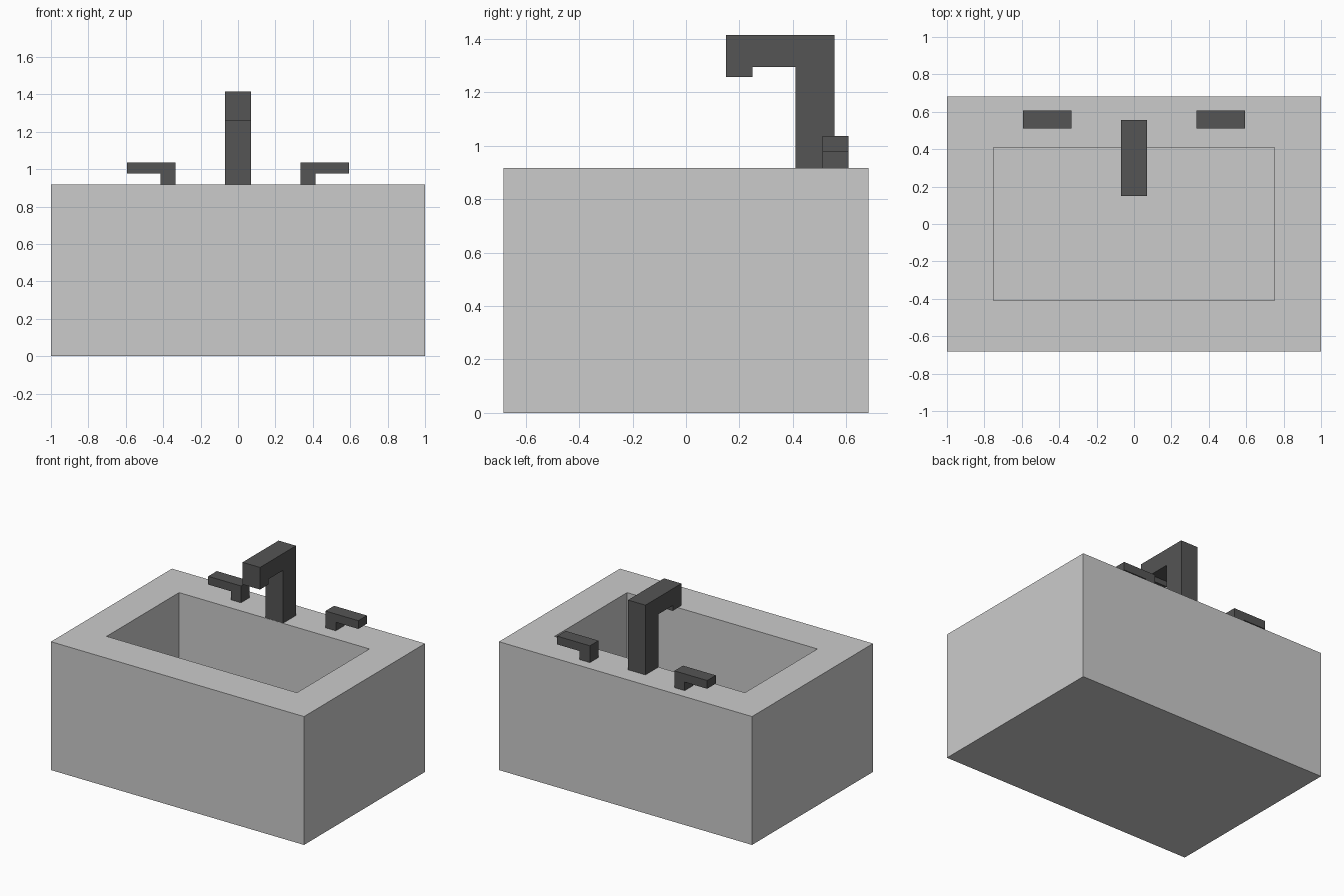
import bpy
import bmesh
from mathutils import Vector

if "Cube" in bpy.data.objects:
    bpy.data.objects.remove(bpy.data.objects["Cube"])

TOP = 0.917

dark = bpy.data.materials.new("dark_metal")
dark.diffuse_color = (0.09, 0.09, 0.09, 1)
dark.use_nodes = True
dark.node_tree.nodes["Principled BSDF"].inputs["Base Color"].default_value = dark.diffuse_color


def add_object(name, bm, material=None):
    bmesh.ops.recalc_face_normals(bm, faces=bm.faces)
    mesh = bpy.data.meshes.new(name)
    bm.to_mesh(mesh)
    bm.free()
    obj = bpy.data.objects.new(name, mesh)
    bpy.context.collection.objects.link(obj)
    if material:
        mesh.materials.append(material)
    return obj


def extruded(name, points, offset, material):
    """Closed profile of 3D points, extruded along offset."""
    bm = bmesh.new()
    face = bm.faces.new([bm.verts.new(p) for p in points])
    result = bmesh.ops.extrude_face_region(bm, geom=[face], use_keep_orig=True)
    verts = [g for g in result["geom"] if isinstance(g, bmesh.types.BMVert)]
    bmesh.ops.translate(bm, verts=verts, vec=Vector(offset))
    return add_object(name, bm, material)


# Basin: block whose top is inset to a rim, then pushed down into a bowl
bm = bmesh.new()
bmesh.ops.create_cube(bm, size=1)
for v in bm.verts:
    v.co = Vector((v.co.x * 2, v.co.y * 1.366, (v.co.z + 0.5) * TOP))
bm.normal_update()
top = max(bm.faces, key=lambda f: f.normal.z)
bmesh.ops.inset_individual(bm, faces=[top], thickness=0.1)
for v in top.verts:
    v.co.x = 0.752 if v.co.x > 0 else -0.752
    v.co.y = 0.409 if v.co.y > 0 else -0.409
result = bmesh.ops.extrude_discrete_faces(bm, faces=[top])
for v in result["faces"][0].verts:
    v.co.z = 0.2
add_object("basin", bm)

# Spout: column, overhanging arm and short downturned tip
spout = [(0.41, TOP), (0.556, TOP), (0.556, 1.415), (0.15, 1.415),
         (0.15, 1.257), (0.248, 1.257), (0.248, 1.295), (0.41, 1.295)]
extruded("spout", [(-0.069, y, z) for y, z in spout], (0.138, 0, 0), dark)

# Tap handles: stem with a lever pointing outwards, one per side
handle = [(0.334, TOP), (0.415, TOP), (0.415, 0.978),
          (0.593, 0.978), (0.593, 1.037), (0.334, 1.037)]
for side, sign in (("left", -1), ("right", 1)):
    extruded(side + "_tap_handle", [(sign * x, 0.511, z) for x, z in handle],
             (0, 0.097, 0), dark)
